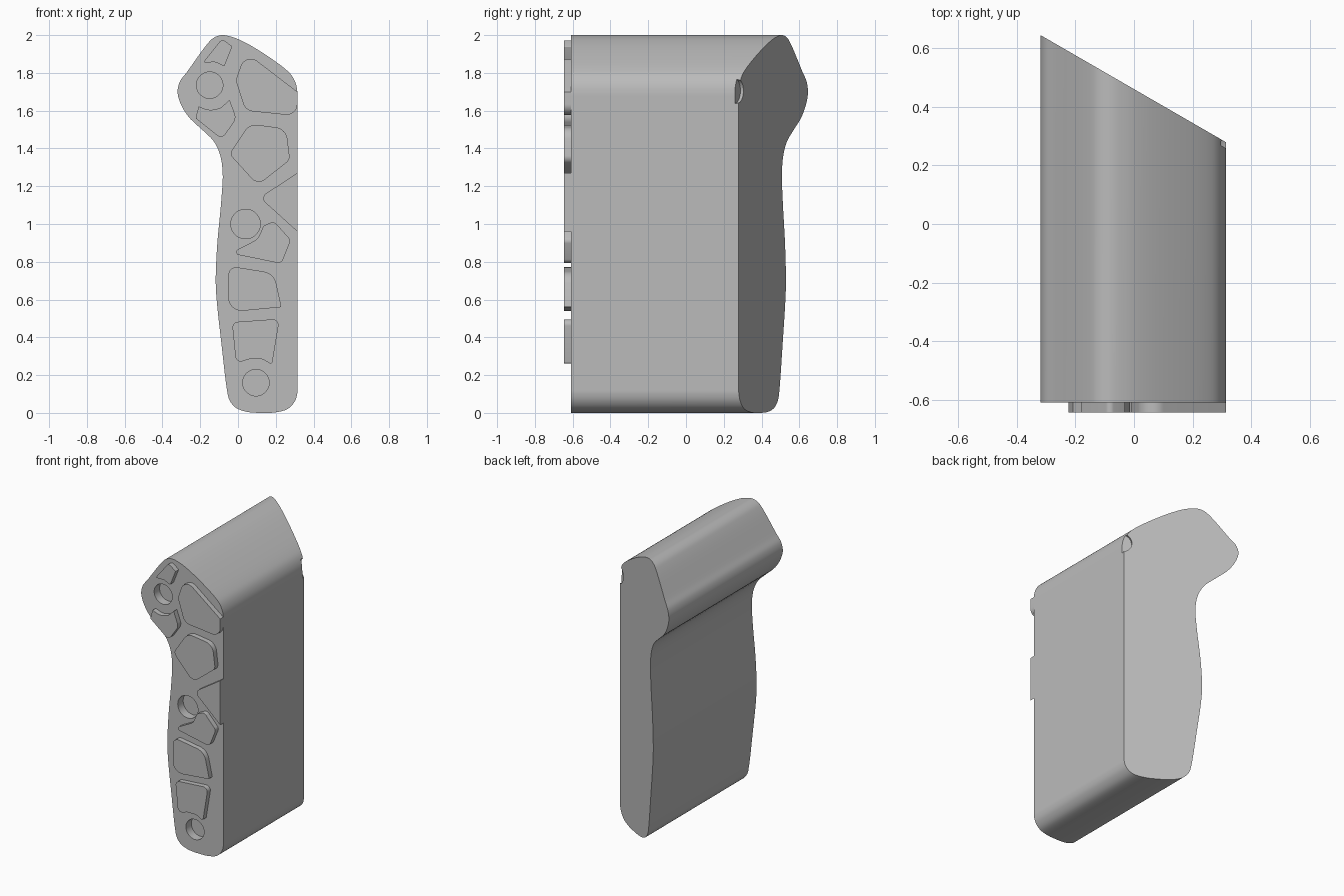
import bpy, bmesh, math
from mathutils import Vector, Matrix

if "Cube" in bpy.data.objects:
    bpy.data.objects.remove(bpy.data.objects["Cube"], do_unlink=True)

grey = bpy.data.materials.new("plain grey")
grey.use_nodes = True
COLOR = (0.5, 0.5, 0.5, 1)
grey.diffuse_color = COLOR
grey.node_tree.nodes["Principled BSDF"].inputs["Base Color"].default_value = COLOR

FRONT, RAISED = -0.61, -0.645
SIDE = 0.315


def slant(x):
    return 0.461 - math.tan(math.radians(30)) * x


def spline(points, steps=6):
    """Closed centripetal curve through the points."""
    pts = [Vector(p) for p in points]
    out = []
    for i in range(len(pts)):
        a, b, c, d = (pts[(i + k) % len(pts)] for k in (-1, 0, 1, 2))
        t1 = (b - a).length ** 0.5
        t2 = t1 + (c - b).length ** 0.5
        t3 = t2 + (d - c).length ** 0.5
        for s in range(steps):
            t = t1 + (t2 - t1) * s / steps
            e = a.lerp(b, t / t1)
            f = b.lerp(c, (t - t1) / (t2 - t1))
            g = c.lerp(d, (t - t2) / (t3 - t2))
            h = e.lerp(f, t / t2)
            k = f.lerp(g, (t - t1) / (t3 - t1))
            p = h.lerp(k, (t - t1) / (t2 - t1))
            out.append((min(p.x, SIDE), min(max(p.y, 0), 2)))
    return out


def rounded(corners, steps=6):
    """Polygon whose corners (x, z, radius) are filleted."""
    out = []
    for i, (x, z, r) in enumerate(corners):
        p = Vector((x, z))
        u = Vector(corners[i - 1][:2]) - p
        v = Vector(corners[(i + 1) % len(corners)][:2]) - p
        if r == 0:
            out.append((x, z))
            continue
        cut = min(r / math.tan(u.angle(v) / 2), u.length * 0.48, v.length * 0.48)
        a, b = p + u.normalized() * cut, p + v.normalized() * cut
        half = u.angle(v) / 2
        centre = p + (u.normalized() + v.normalized()).normalized() * (cut / math.cos(half))
        radius = cut * math.tan(half)
        for s in range(steps + 1):
            q = a.lerp(b, s / steps) - centre
            out.append(tuple(centre + q.normalized() * radius))
    return out


def prism(name, outline, y_front, y_back):
    """Extrude an x-z outline from y_front to y_back(x)."""
    bm = bmesh.new()
    front = [bm.verts.new((x, y_front, z)) for x, z in outline]
    back = [bm.verts.new((x, y_back(x), z)) for x, z in outline]
    bm.faces.new(front)
    bm.faces.new(back[::-1])
    for i in range(len(front)):
        bm.faces.new((front[i - 1], back[i - 1], back[i], front[i]))
    bmesh.ops.remove_doubles(bm, verts=bm.verts, dist=0.0002)
    bmesh.ops.recalc_face_normals(bm, faces=bm.faces)
    mesh = bpy.data.meshes.new(name)
    bm.to_mesh(mesh)
    bm.free()
    obj = bpy.data.objects.new(name, mesh)
    bpy.context.collection.objects.link(obj)
    mesh.materials.append(grey)
    return obj


def smooth(obj):
    bpy.ops.object.select_all(action='DESELECT')
    obj.select_set(True)
    bpy.context.view_layer.objects.active = obj
    bpy.ops.object.shade_smooth_by_angle(angle=math.radians(30))


def drill(target, centre, axis, radius, depth):
    """Cut a blind round hole, then drop the cutter."""
    bpy.ops.mesh.primitive_cylinder_add(vertices=48, radius=radius, depth=depth * 2)
    cutter = bpy.context.object
    cutter.name = "hole_cutter"
    cutter.hide_render = True
    cutter.data.materials.append(grey)
    turn = Vector(axis).to_track_quat('Z', 'Y').to_matrix().to_4x4()
    cutter.matrix_world = Matrix.Translation(centre) @ turn
    mod = target.modifiers.new("hole", 'BOOLEAN')
    mod.operation, mod.solver, mod.object = 'DIFFERENCE', 'EXACT', cutter
    bpy.context.view_layer.objects.active = target
    bpy.ops.object.modifier_apply(modifier=mod.name)
    bpy.data.objects.remove(cutter, do_unlink=True)


# Body: bent grip profile with a slanted back end
body = prism("grip_body", spline([
    (-0.087, 2), (-0.03, 1.99), (0.03, 1.965), (0.125, 1.91), (0.245, 1.825),
    (0.285, 1.785), (0.307, 1.74), (SIDE, 1.69), (SIDE, 1.6), (SIDE, 0.2),
    (SIDE, 0.11), (0.3, 0.06), (0.265, 0.022), (0.2, 0.003), (0.12, 0), (0.04, 0.007),
    (-0.015, 0.03), (-0.046, 0.07), (-0.058, 0.12), (-0.087, 0.36), (-0.113, 0.6),
    (-0.118, 0.7), (-0.11, 0.89), (-0.088, 1.13), (-0.081, 1.27), (-0.096, 1.37),
    (-0.13, 1.44), (-0.18, 1.49), (-0.262, 1.568), (-0.305, 1.64), (-0.32, 1.7),
    (-0.307, 1.755), (-0.27, 1.805), (-0.165, 1.95), (-0.13, 1.985)]), FRONT, slant)

# Round recesses in the front, and a shallow one on the slanted edge
for x, z, r in ((-0.15, 1.735, 0.07), (0.04, 1.0, 0.078), (0.095, 0.16, 0.07)):
    drill(body, (x, FRONT, z), (0, 1, 0), r, 0.06)
drill(body, (0.33, slant(0.33), 1.705), (0.5, 0.866, 0), 0.067, 0.018)
smooth(body)

# Raised pads on the front face
EDGE = 0.314
pads = {
    "top_pad": [(-0.085, 1.98, 0.02), (-0.03, 1.94, 0.005), (-0.072, 1.835, 0.005),
                (-0.12, 1.857, 0.03), (-0.185, 1.855, 0.005)],
    "shoulder_pad": [(0.04, 1.91, 0.06), (EDGE, 1.7, 0), (EDGE, 1.572, 0.06),
                     (0.04, 1.6, 0.06), (-0.012, 1.76, 0.06)],
    "heel_pad": [(-0.208, 1.622, 0), (-0.225, 1.56, 0.01), (-0.085, 1.448, 0.03),
                 (-0.008, 1.56, 0.05), (-0.045, 1.658, 0), (-0.09, 1.615, 0.05),
                 (-0.15, 1.6, 0.1)],
    "upper_pad": [(-0.045, 1.37, 0.03), (0.06, 1.53, 0.07), (0.255, 1.505, 0.07),
                  (0.275, 1.34, 0.04), (0.105, 1.205, 0.05)],
    "edge_pad": [(EDGE, 1.27, 0), (0.115, 1.14, 0.03), (EDGE, 0.96, 0)],
    "middle_pad": [(0.19, 1.015, 0.03), (0.28, 0.915, 0.03), (0.23, 0.79, 0.03),
                   (-0.04, 0.845, 0.015), (0.105, 0.92, 0.06), (0.135, 0.99, 0.01)],
    "lower_pad": [(-0.05, 0.778, 0.04), (0.19, 0.74, 0.08), (0.23, 0.56, 0.006),
                  (-0.052, 0.533, 0.07)],
    "bottom_pad": [(-0.032, 0.48, 0.03), (0.22, 0.498, 0.03), (0.18, 0.255, 0.01),
                   (0.13, 0.285, 0.04), (0.06, 0.285, 0.04), (-0.01, 0.262, 0.03)],
}
for name, corners in pads.items():
    smooth(prism(name, rounded(corners), RAISED, lambda x: FRONT + 0.001))
